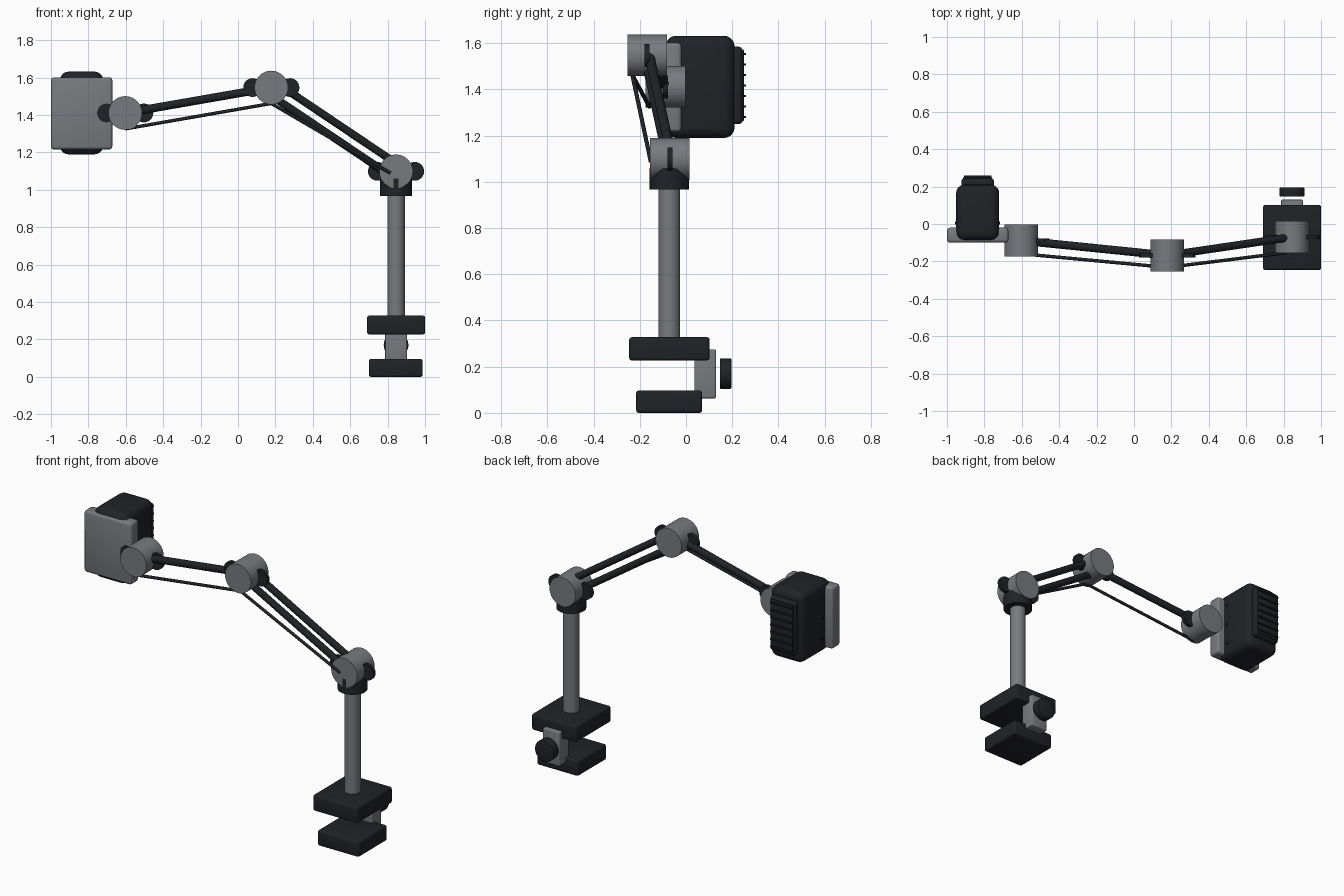
import bpy
from math import radians
from mathutils import Vector

if "Cube" in bpy.data.objects:
    bpy.data.objects.remove(bpy.data.objects["Cube"])


def material(name, rgb):
    m = bpy.data.materials.new(name)
    m.diffuse_color = (*rgb, 1)
    m.use_nodes = True
    m.node_tree.nodes["Principled BSDF"].inputs["Base Color"].default_value = m.diffuse_color
    return m


DARK = material("dark_plastic", (0.015, 0.016, 0.02))
GREY = material("grey_metal", (0.19, 0.195, 0.21))


def finish(ob, name, mat, bevel=0.0, segments=3):
    ob.name = name
    ob.data.materials.append(mat)
    if bevel:
        mod = ob.modifiers.new("bevel", 'BEVEL')
        mod.width = bevel
        mod.segments = segments
        bpy.ops.object.modifier_apply(modifier="bevel")
    bpy.ops.object.shade_smooth_by_angle(angle=radians(35))
    return ob


def box(name, x, y, z, mat, bevel=0.012, segments=3):
    """Box from (min, max) ranges."""
    bpy.ops.mesh.primitive_cube_add(size=1)
    ob = bpy.context.object
    ob.location = [(a + b) / 2 for a, b in (x, y, z)]
    ob.scale = [b - a for a, b in (x, y, z)]
    bpy.ops.object.transform_apply(location=False, rotation=False, scale=True)
    return finish(ob, name, mat, bevel, segments)


def rod(name, start, end, radius, mat, bevel=0.0, sides=40):
    """Cylinder between two points."""
    a, b = Vector(start), Vector(end)
    d = b - a
    bpy.ops.mesh.primitive_cylinder_add(vertices=sides, radius=radius, depth=d.length,
                                        location=(a + b) / 2)
    ob = bpy.context.object
    ob.rotation_euler = d.to_track_quat('Z', 'Y').to_euler()
    return finish(ob, name, mat, bevel, 2)


# Table clamp
PX, PY = 0.845, -0.072
box("clamp_lower_jaw", (0.70, 0.987), (-0.216, 0.07), (0, 0.097), DARK)
box("clamp_upper_jaw", (0.69, 1.0), (-0.246, 0.102), (0.227, 0.328), DARK)
box("clamp_back_plate", (0.787, 0.903), (0.037, 0.13), (0.063, 0.275), GREY, 0.006)
rod("clamp_knob", (PX, 0.147, 0.17), (PX, 0.196, 0.17), 0.066, DARK, 0.004)

# Upright pole and collar
rod("pole", (PX, PY, 0.31), (PX, PY, 1.05), 0.047, GREY)
rod("pole_collar", (PX, PY, 0.967), (PX, PY, 1.06), 0.085, DARK)

# Pivot drums with thin side lugs
shoulder = Vector((PX, -0.07, 1.099))
elbow = Vector((0.178, -0.168, 1.547))
wrist = Vector((-0.603, -0.089, 1.411))
for label, c in (("shoulder", shoulder), ("elbow", elbow), ("wrist", wrist)):
    half = Vector((0, 0.086, 0))
    rod(label + "_drum", c - half, c + half, 0.09, GREY, sides=48)
    for side, s in (("left", -1), ("right", 1)):
        p = c + Vector((s * 0.1, 0, 0))
        t = Vector((0, 0.011, 0))
        rod(f"{label}_{side}_lug", p - t, p + t, 0.05, DARK)

# Lower arm: twin tubes and a thin link
for label, s in (("upper", 1), ("lower", -1)):
    off = Vector((0, 0, s * 0.043))
    rod(f"lower_arm_{label}_tube", elbow + off, shoulder + off, 0.021, DARK, sides=24)
link_elbow = elbow + Vector((0, -0.064, -0.085))
rod("lower_arm_link", link_elbow, (0.815, -0.153, 1.09), 0.009, DARK, sides=16)

# Upper arm: tube and a thin link
rod("upper_arm_tube", elbow, wrist, 0.022, DARK, sides=24)
rod("upper_arm_link", link_elbow, wrist + Vector((0, -0.07, -0.085)), 0.009, DARK, sides=16)

# Head: front plate, rounded housing, rear panel
HX = -0.836
box("head_front_plate", (-1.0, -0.672), (-0.10, -0.02), (1.216, 1.602), GREY, 0.016)
box("head_housing", (HX - 0.115, HX + 0.115), (-0.088, 0.21), (1.19, 1.632), DARK, 0.045, 5)
box("head_rear_rim", (HX - 0.087, HX + 0.087), (0.195, 0.244), (1.25, 1.585), DARK, 0.016, 4)
box("head_rear_panel", (HX - 0.078, HX + 0.078), (0.2, 0.25), (1.262, 1.573), DARK, 0.004)

# Cooling fins on the rear panel
for i in range(7):
    z = 1.281 + i * 0.0455
    box(f"cooling_fin_{i + 1}", (HX - 0.074, HX + 0.074), (0.24, 0.259),
        (z - 0.004, z + 0.004), DARK, 0)

# Side screws of the housing
for side, s in (("left", -1), ("right", 1)):
    for i in range(3):
        z = 1.28 + i * 0.13
        rod(f"{side}_screw_{i + 1}", (HX + s * 0.105, 0.006, z), (HX + s * 0.12, 0.006, z),
            0.008, DARK, sides=12)
